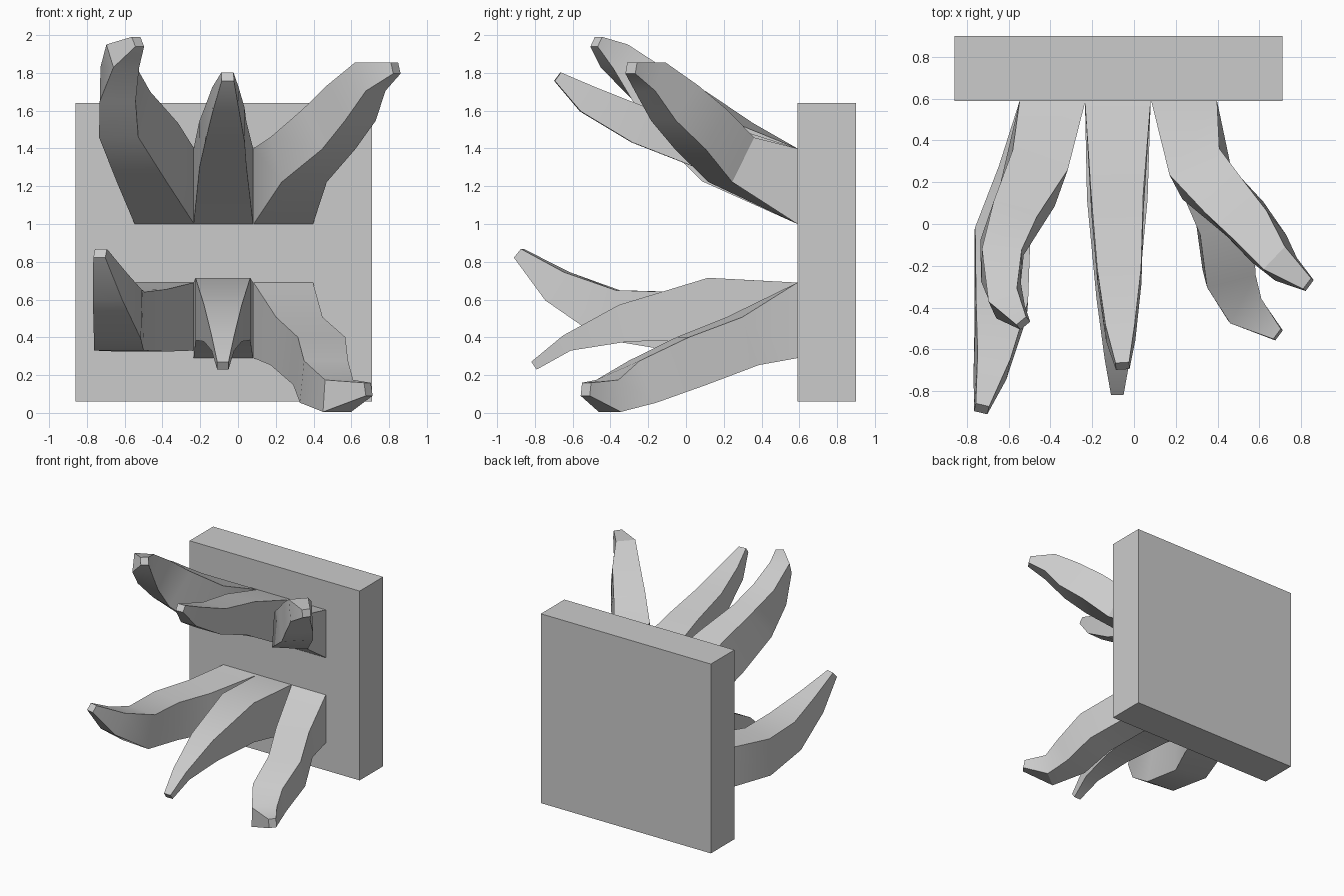
import bpy, bmesh
from mathutils import Vector

if "Cube" in bpy.data.objects:
    bpy.data.objects.remove(bpy.data.objects["Cube"])


def finish(bm, name):
    bmesh.ops.recalc_face_normals(bm, faces=bm.faces)
    mesh = bpy.data.meshes.new(name)
    bm.to_mesh(mesh)
    bm.free()
    ob = bpy.data.objects.new(name, mesh)
    bpy.context.collection.objects.link(ob)
    return ob


def box(name, lo, hi):
    bm = bmesh.new()
    bmesh.ops.create_cube(bm, size=1)
    for v in bm.verts:
        v.co = Vector((a + (b - a) * (c + 0.5) for a, b, c in zip(lo, hi, v.co)))
    return finish(bm, name)


def tentacle(name, sections):
    """Loft a four-sided tapering arm; each section is x, y, z, width, height."""
    bm = bmesh.new()
    pts = [Vector(s[:3]) for s in sections]
    last = len(pts) - 1
    rings = []
    for i, (p, s) in enumerate(zip(pts, sections)):
        if i == 0:
            tangent = Vector((0, -1, 0))
        elif i == last:
            tangent = (p - pts[i - 1]).normalized()
        else:
            tangent = ((p - pts[i - 1]).normalized() + (pts[i + 1] - p).normalized()).normalized()
        side = Vector((0, 0, 1)).cross(tangent).normalized()
        up = tangent.cross(side)
        rings.append([bm.verts.new(p + side * s[3] / 2 * a + up * s[4] / 2 * b)
                      for a, b in ((-1, -1), (1, -1), (1, 1), (-1, 1))])
    for r, q in zip(rings, rings[1:]):
        for k in range(4):
            bm.faces.new((r[k], r[(k + 1) % 4], q[(k + 1) % 4], q[k]))
    bm.faces.new(rings[0])
    bm.faces.new(rings[-1])
    ob = finish(bm, name)
    bpy.ops.object.select_all(action='DESELECT')
    ob.select_set(True)
    bpy.context.view_layer.objects.active = ob
    bpy.ops.object.shade_smooth_by_angle(angle=0.5)
    return ob


# Square backing plate
box("back_plate", (-0.86, 0.59, 0.06), (0.71, 0.90, 1.64))

# Upper row of tentacles
tentacle("upper_left_tentacle", [
    (-.39, .59, 1.2, .315, .4), (-.48, .22, 1.38, .28, .36), (-.60, -.02, 1.58, .22, .31),
    (-.635, -.2, 1.74, .19, .24), (-.61, -.38, 1.89, .15, .15), (-.53, -.475, 1.965, .06, .06)])
tentacle("upper_middle_tentacle", [
    (-.0775, .59, 1.2, .315, .4), (-.08, .1, 1.42, .25, .26), (-.07, -.25, 1.525, .21, .2),
    (-.065, -.52, 1.66, .14, .15), (-.055, -.68, 1.78, .065, .055)])
tentacle("upper_right_tentacle", [
    (.24, .59, 1.2, .315, .4), (.32, .24, 1.34, .27, .27), (.48, .08, 1.5, .24, .26),
    (.60, -.06, 1.64, .21, .24), (.70, -.19, 1.78, .15, .17), (.835, -.29, 1.825, .065, .06)])

# Lower row of tentacles
tentacle("lower_left_tentacle", [
    (-.39, .59, .51, .315, .36), (-.51, .23, .49, .29, .33), (-.63, -.05, .485, .27, .31),
    (-.635, -.4, .52, .25, .27), (-.68, -.68, .67, .16, .18), (-.73, -.885, .845, .065, .06)])
tentacle("lower_middle_tentacle", [
    (-.0775, .59, .49, .315, .4), (-.08, .12, .55, .29, .33), (-.08, -.33, .475, .2, .2),
    (-.08, -.63, .37, .12, .09), (-.08, -.805, .25, .06, .05)])
tentacle("lower_right_tentacle", [
    (.24, .59, .49, .315, .4), (.31, .3, .38, .26, .27), (.43, .03, .275, .26, .27),
    (.455, -.23, .165, .24, .24), (.53, -.41, .09, .19, .17), (.69, -.53, .125, .06, .07)])
